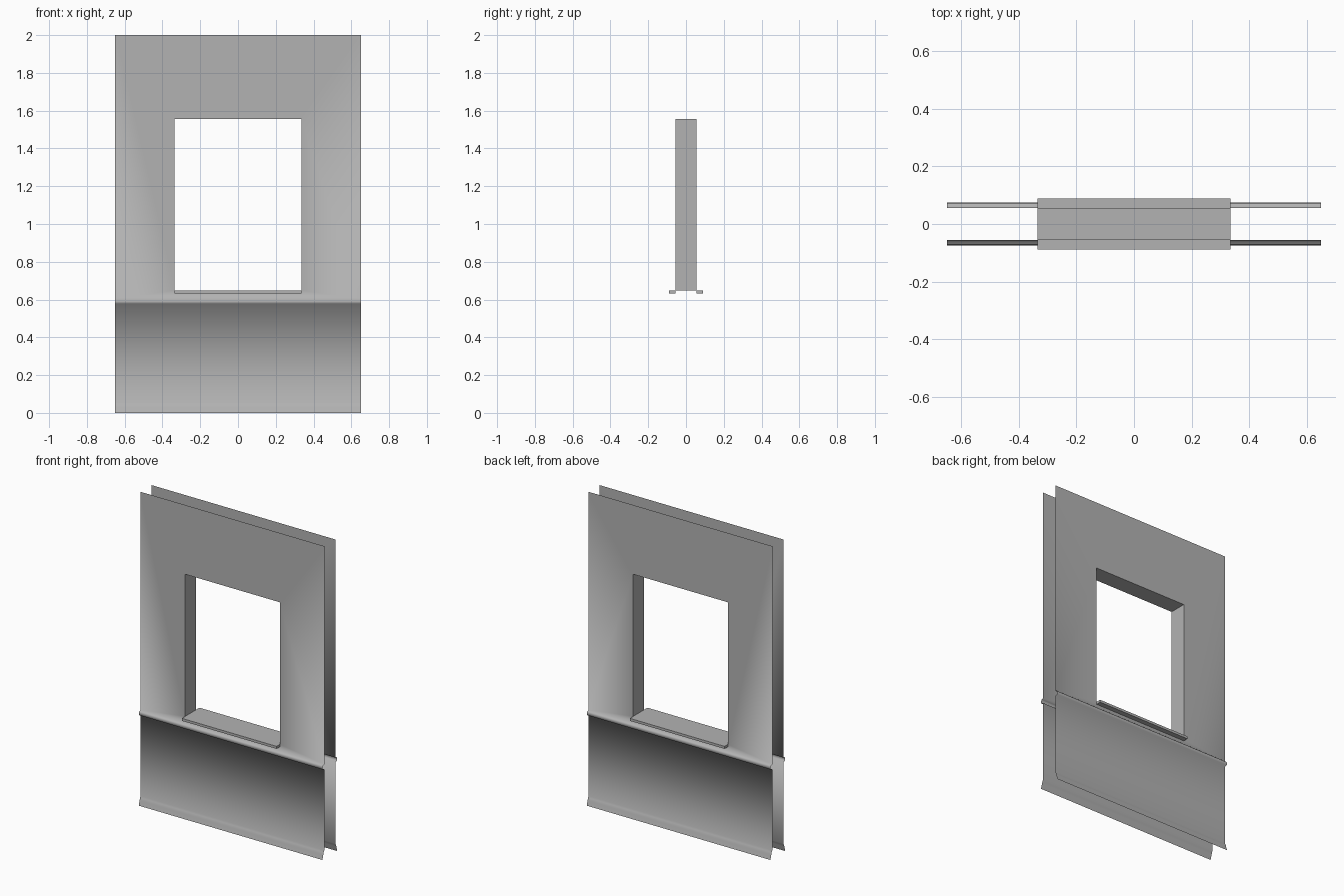
import bpy, bmesh

if "Cube" in bpy.data.objects:
    bpy.data.objects.remove(bpy.data.objects["Cube"])

W, WALL = 0.65, 0.056            # half width, half thickness of the wall
OX, OZ0, OZ1 = 0.335, 0.648, 1.557  # window opening
SILL_Y, SILL_Z = 0.089, 0.632     # sill lip

grey = bpy.data.materials.new("plaster_grey")
grey.diffuse_color = (0.45, 0.45, 0.45, 1)
grey.use_nodes = True
grey.node_tree.nodes["Principled BSDF"].inputs["Base Color"].default_value = grey.diffuse_color


def finish(name, bm, smooth):
    """Turn a front half into an object mirrored to the back."""
    me = bpy.data.meshes.new(name)
    bm.to_mesh(me)
    bm.free()
    me.materials.append(grey)
    ob = bpy.data.objects.new(name, me)
    bpy.context.collection.objects.link(ob)
    me.polygons.foreach_set("use_smooth", [smooth] * len(me.polygons))
    mod = ob.modifiers.new("front_back", 'MIRROR')
    mod.use_axis = (False, True, False)
    mod.merge_threshold = 0.0005
    return ob


# Wall skin: upper panel ring around the opening, dado rail, lower panel, skirting
bm = bmesh.new()
profile = [(WALL, 0.605), (0.068, 0.602), (0.073, 0.595), (0.073, 0.578),
           (WALL, 0.573), (WALL, 0.055), (0.062, 0.045), (0.066, 0.03), (0.075, 0)]
rows = [[bm.verts.new((s * W, -y, z)) for s in (-1, 1)] for y, z in profile]
for (a, b), (c, d) in zip(rows, rows[1:]):
    bm.faces.new((c, d, b, a))
outer = rows[0] + [bm.verts.new((x, -WALL, 2)) for x in (W, -W)]
inner = [bm.verts.new((x, -WALL, z)) for x, z in
         ((-OX, OZ0), (OX, OZ0), (OX, OZ1), (-OX, OZ1))]
for i in range(4):
    j = (i + 1) % 4
    bm.faces.new((outer[i], outer[j], inner[j], inner[i]))
finish("wall_skin", bm, True)

# Window reveal: two jambs and the head
bm = bmesh.new()
path = [(OX, OZ0), (OX, OZ1), (-OX, OZ1), (-OX, OZ0)]
rows = [[bm.verts.new((x, y, z)) for y in (-WALL, 0)] for x, z in path]
for (a, b), (c, d) in zip(rows, rows[1:]):
    bm.faces.new((a, c, d, b))
finish("window_reveal", bm, False)

# Sill: flat top with a projecting lip
bm = bmesh.new()
path = [(0, OZ0), (-WALL, OZ0), (-SILL_Y, OZ0), (-SILL_Y, SILL_Z), (-WALL, SILL_Z)]
rows = [[bm.verts.new((s * OX, y, z)) for s in (-1, 1)] for y, z in path]
for (a, b), (c, d) in zip(rows, rows[1:]):
    bm.faces.new((a, c, d, b))
bm.faces.new([r[0] for r in rows[1:]][::-1])
bm.faces.new([r[1] for r in rows[1:]])
bmesh.ops.recalc_face_normals(bm, faces=bm.faces)
if max(bm.faces, key=lambda f: f.calc_center_median().y).normal.z < 0:
    bmesh.ops.reverse_faces(bm, faces=bm.faces)
finish("window_sill", bm, False)
